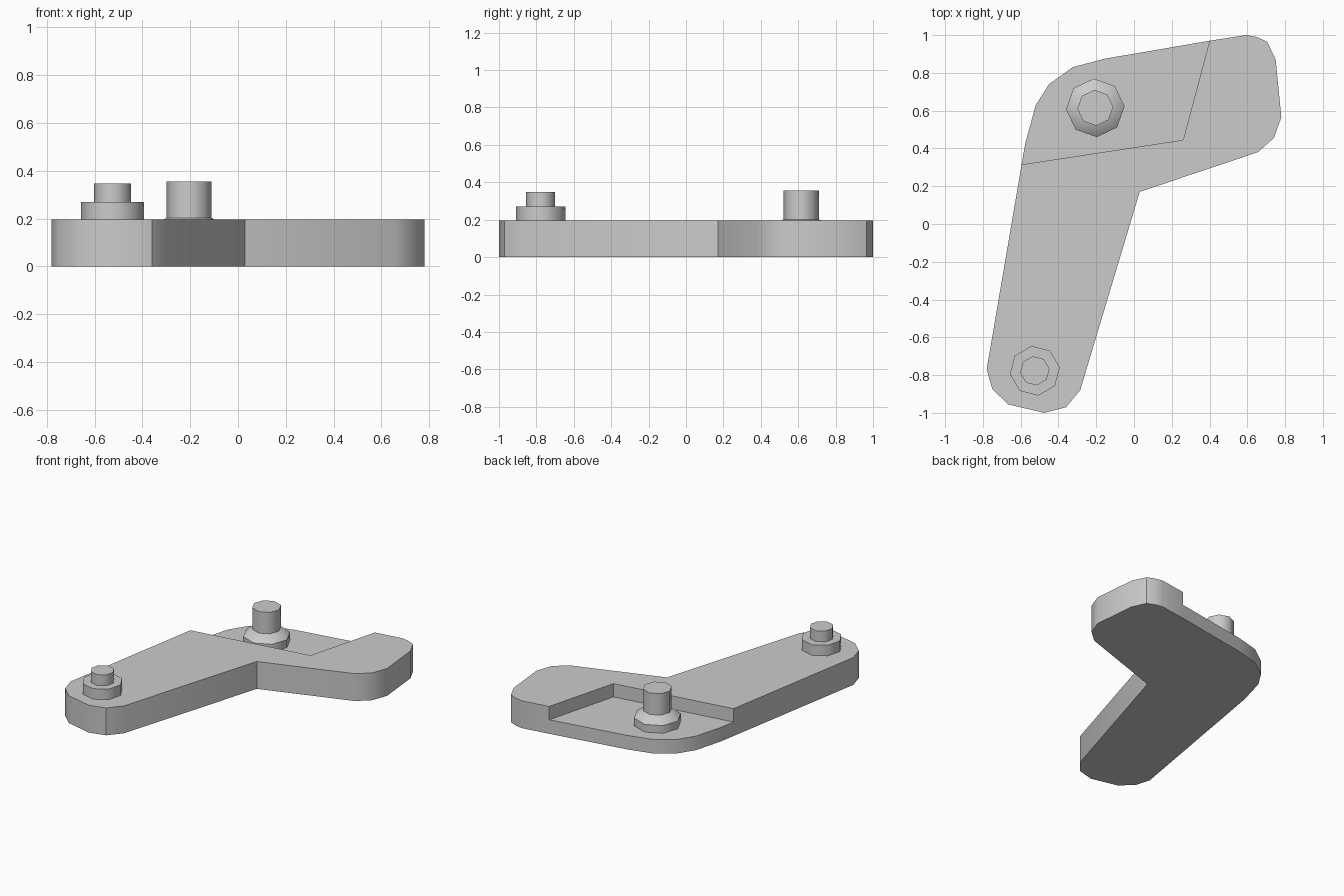
import bpy
import bmesh
import math

cube = bpy.data.objects.get("Cube")
if cube:
    bpy.data.objects.remove(cube, do_unlink=True)

grey = bpy.data.materials.new("plain_grey")
grey.use_nodes = True
grey.diffuse_color = (0.6, 0.6, 0.6, 1)
grey.node_tree.nodes["Principled BSDF"].inputs["Base Color"].default_value = (0.6, 0.6, 0.6, 1)


def make_object(name, bm):
    bmesh.ops.recalc_face_normals(bm, faces=bm.faces)
    mesh = bpy.data.meshes.new(name)
    bm.to_mesh(mesh)
    bm.free()
    mesh.materials.append(grey)
    obj = bpy.data.objects.new(name, mesh)
    bpy.context.collection.objects.link(obj)
    return obj


def select_only(obj):
    bpy.ops.object.select_all(action='DESELECT')
    obj.select_set(True)
    bpy.context.view_layer.objects.active = obj


def smooth(obj, degrees):
    select_only(obj)
    bpy.ops.object.shade_smooth_by_angle(angle=math.radians(degrees))


def slab(name, outline, bottom, top):
    """Extrude a flat outline upwards."""
    bm = bmesh.new()
    face = bm.faces.new([bm.verts.new((x, y, bottom)) for x, y in outline])
    moved = bmesh.ops.extrude_face_region(bm, geom=[face], use_keep_orig=True)["geom"]
    verts = [v for v in moved if isinstance(v, bmesh.types.BMVert)]
    bmesh.ops.translate(bm, verts=verts, vec=(0, 0, top - bottom))
    return make_object(name, bm)


def turned(name, centre, profile, turn, smooth_angle):
    """Stack octagonal rings of (radius, height) into a closed solid."""
    bm = bmesh.new()
    rings = []
    for radius, z in profile:
        angles = [turn + k * math.tau / 8 for k in range(8)]
        rings.append([bm.verts.new((centre[0] + radius * math.cos(a),
                                    centre[1] + radius * math.sin(a), z)) for a in angles])
    for low, high in zip(rings, rings[1:]):
        for k in range(8):
            n = (k + 1) % 8
            bm.faces.new((low[k], low[n], high[n], high[k]))
    bm.faces.new(rings[0])
    bm.faces.new(rings[-1])
    smooth(make_object(name, bm), smooth_angle)


# Bent arm plate with rounded ends
THICK, FLOOR = 0.195, 0.10
outline = [(-0.78, -0.77), (-0.595, 0.315), (-0.575, 0.43), (-0.52, 0.63), (-0.45, 0.74),
           (-0.325, 0.83), (-0.155, 0.875), (0.40, 0.97), (0.595, 1.0), (0.65, 0.99),
           (0.705, 0.965), (0.75, 0.87), (0.78, 0.565), (0.74, 0.455), (0.655, 0.38),
           (0.03, 0.17), (-0.285, -0.88), (-0.36, -0.97), (-0.475, -1.0),
           (-0.665, -0.955), (-0.75, -0.875)]
plate = slab("arm_plate", outline, 0, THICK)

# Sunken pocket at the bend, open to the back
cutter = slab("pocket_cutter",
              [(-1.0, 0.253), (0.26, 0.445), (0.488, 1.3), (-1.0, 1.3)], FLOOR, 0.5)
cutter.hide_render = True
cut = plate.modifiers.new("pocket", 'BOOLEAN')
cut.operation = 'DIFFERENCE'
cut.solver = 'EXACT'
cut.object = cutter
select_only(plate)
bpy.ops.object.modifier_apply(modifier=cut.name)
bpy.data.objects.remove(cutter, do_unlink=True)
smooth(plate, 35)

# Pivot stud in the pocket, with its bevelled collar
PIVOT = (-0.205, 0.615)
turned("pivot_collar", PIVOT, [(0.155, FLOOR), (0.155, 0.155), (0.097, 0.202)], math.radians(3), 46)
turned("pivot_stud", PIVOT, [(0.095, 0.19), (0.095, 0.355)], math.radians(3), 46)

# Stepped stud at the front end
TIP = (-0.525, -0.777)
turned("tip_washer", TIP, [(0.133, THICK), (0.133, 0.27)], math.radians(8), 46)
turned("tip_stud", TIP, [(0.078, 0.27), (0.078, 0.347)], math.radians(8), 46)
